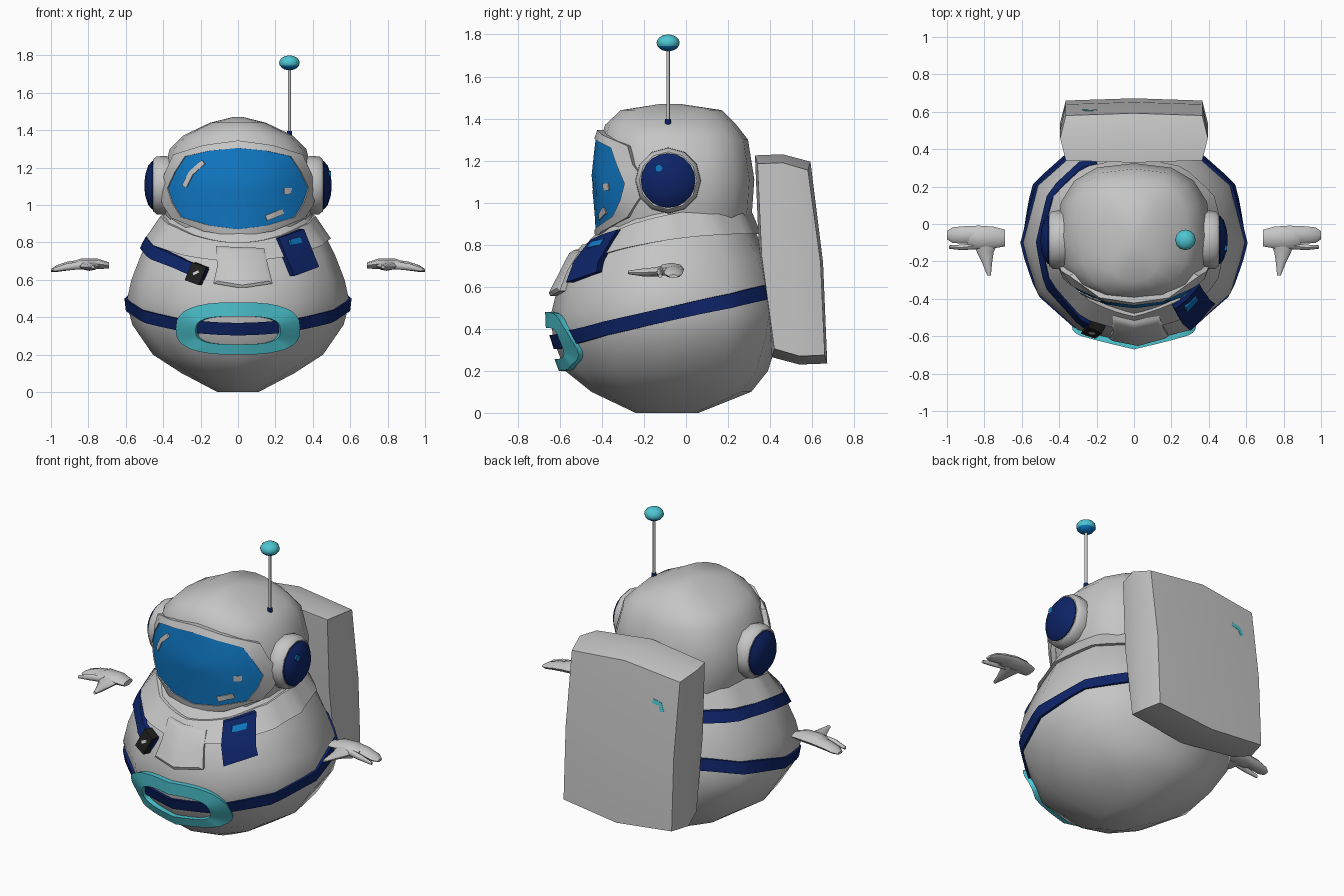
import bpy, bmesh, math
from mathutils import Vector
from mathutils.bvhtree import BVHTree

if "Cube" in bpy.data.objects:
    bpy.data.objects.remove(bpy.data.objects["Cube"])


def material(name, rgb):
    m = bpy.data.materials.new(name)
    m.diffuse_color = (*rgb, 1)
    m.use_nodes = True
    m.node_tree.nodes["Principled BSDF"].inputs["Base Color"].default_value = m.diffuse_color
    return m


GREY = material("suit grey", (0.56, 0.56, 0.56))
NAVY = material("navy", (0.004, 0.017, 0.135))
BLUE = material("visor blue", (0.005, 0.19, 0.56))
CYAN = material("cyan", (0.075, 0.56, 0.64))
BLACK = material("buckle black", (0.012, 0.012, 0.012))
AXIS_Y = -0.1


def finish(name, bm, mat):
    bmesh.ops.recalc_face_normals(bm, faces=bm.faces)
    me = bpy.data.meshes.new(name)
    bm.to_mesh(me)
    bm.free()
    me.materials.append(mat)
    ob = bpy.data.objects.new(name, me)
    bpy.context.collection.objects.link(ob)
    return ob


def skin(name, rows, mat, torus=False):
    """Skin closed rows of points; cap both ends, or join last row to first."""
    bm = bmesh.new()
    vs = [[bm.verts.new(p) for p in r] for r in rows]
    n = len(rows[0])
    pairs = list(zip(vs, vs[1:])) + ([(vs[-1], vs[0])] if torus else [])
    for a, b in pairs:
        for i in range(n):
            j = (i + 1) % n
            bm.faces.new((a[i], a[j], b[j], b[i]))
    if not torus:
        bm.faces.new(vs[0])
        bm.faces.new(vs[-1])
    return finish(name, bm, mat)


def tree(ob):
    return BVHTree.FromPolygons([v.co.copy() for v in ob.data.vertices],
                                [tuple(p.vertices) for p in ob.data.polygons])


def spow(v, e):
    return math.copysign(abs(v) ** e, v)


def section(z, rx, yf, yb, yc, segs, nf, nb):
    """Horizontal rounded ring with separate front and back depths."""
    out = []
    for i in range(segs):
        t = 2 * math.pi * i / segs
        c, s = math.cos(t), math.sin(t)
        e = 2 / (nf if c > 0 else nb)
        ry = (yc - yf) if c > 0 else (yb - yc)
        out.append((rx * spow(s, e), yc - ry * spow(c, e), z))
    return out


def outward(p, off):
    d = Vector((p.x, p.y - AXIS_Y, 0)).normalized()
    return p + d * off


def along_y(bvh, side=-1):
    """Projector: (x, z) cast onto a surface from the front or the back."""
    def f(x, z, off):
        p = bvh.ray_cast(Vector((x, 3 * side, z)), Vector((0, -side, 0)))[0]
        if p is None:
            p = bvh.find_nearest(Vector((x, 0.3 * side, z)))[0]
        return outward(p, off)
    return f


def radial(bvh):
    """Projector: (arc length at radius 0.55, z) cast out from the body axis."""
    def f(u, z, off):
        t = u / 0.55
        d = Vector((math.sin(t), -math.cos(t), 0))
        p = bvh.ray_cast(Vector((0, AXIS_Y, z)) + d * 3, -d)[0]
        if p is None:
            p = bvh.find_nearest(Vector((0, AXIS_Y, z)) + d * 0.4)[0]
        return outward(p, off)
    return f


def band(name, path, half, proj, h, mat, sub=4, sink=0.015):
    """Strip of constant width following a path over a surface."""
    pts = []
    for a, b in zip(path, path[1:]):
        a, b = Vector(a), Vector(b)
        pts += [a.lerp(b, i / sub) for i in range(sub)]
    pts.append(Vector(path[-1]))
    rows = []
    for i, p in enumerate(pts):
        d = (pts[min(i + 1, len(pts) - 1)] - pts[max(i - 1, 0)]).normalized()
        s = Vector((-d.y, d.x)) * half
        l, r = p - s, p + s
        rows.append([proj(*l, -sink), proj(*l, h), proj(*p, h), proj(*r, h), proj(*r, -sink)])
    return skin(name, rows, mat)


def hoop(name, low, high, proj, h_low, h_high, mat, segs=48):
    """Closed strip around the body between two heights given by angle."""
    rows = []
    for i in range(segs):
        t = 2 * math.pi * i / segs
        u, c = t * 0.55, math.cos(t)
        rows.append([proj(u, low(c), -0.02), proj(u, low(c), h_low),
                     proj(u, high(c), h_high), proj(u, high(c), -0.02)])
    return skin(name, rows, mat, torus=True)


def project(loop, proj, off):
    return [proj(x, z, off) for x, z in loop]


# Round suit body
body = skin("body", [section(*r, AXIS_Y, 12, 2, 2.4) for r in (
    (0.0, 0.11, -0.24, 0.06), (0.10, 0.30, -0.45, 0.31), (0.20, 0.455, -0.575, 0.39),
    (0.36, 0.565, -0.635, 0.44), (0.48, 0.597, -0.64, 0.46), (0.60, 0.57, -0.61, 0.44),
    (0.73, 0.52, -0.545, 0.40), (0.84, 0.465, -0.44, 0.34), (1.0, 0.36, -0.30, 0.28))], GREY)
body_front, body_round = along_y(tree(body)), radial(tree(body))

# Helmet dome
helmet = skin("helmet", [section(*r, -0.07, 16, 2.4, 2.6) for r in (
    (0.80, 0.35, -0.40, 0.28), (0.97, 0.40, -0.41, 0.315), (1.11, 0.415, -0.425, 0.325),
    (1.30, 0.365, -0.405, 0.295), (1.37, 0.295, -0.385, 0.24), (1.44, 0.15, -0.31, 0.17),
    (1.47, 0.03, -0.12, -0.03))], GREY)
helmet_front = along_y(tree(helmet))


def mirror_loop(right):
    return right + [(-x, z) for x, z in reversed(right[1:-1])]


# Visor glass and its frame
glass_edge = mirror_loop([(0, 1.305), (0.14, 1.29), (0.26, 1.26), (0.31, 1.18), (0.35, 1.09),
                          (0.325, 1.01), (0.28, 0.935), (0.14, 0.89), (0, 0.87)])
frame_edge = mirror_loop([(0, 1.345), (0.17, 1.32), (0.32, 1.27), (0.36, 1.18), (0.395, 1.08),
                          (0.375, 1.0), (0.33, 0.93), (0.17, 0.86), (0, 0.83)])
rows = [project(glass_edge, helmet_front, -0.02)]
for k in (1, 0.7, 0.4, 0.15):
    loop = [(x * k, 1.09 + (z - 1.09) * k) for x, z in glass_edge]
    rows.append(project(loop, helmet_front, 0.026))
glass = skin("visor_glass", rows, BLUE)
skin("visor_frame", [project(frame_edge, helmet_front, -0.02), project(frame_edge, helmet_front, 0.03),
                     project(glass_edge, helmet_front, 0.032), project(glass_edge, helmet_front, -0.02)],
     GREY, torus=True)

# Shine marks on the glass
on_glass = along_y(tree(glass))
band("shine_arc", [(-0.285, 1.10), (-0.25, 1.17), (-0.185, 1.23)], 0.013, on_glass, 0.004, GREY, 3, 0.003)
band("shine_dot", [(0.245, 1.075), (0.285, 1.075)], 0.017, on_glass, 0.004, GREY, 2, 0.003)
band("shine_dash", [(0.15, 0.93), (0.24, 0.965)], 0.015, on_glass, 0.004, GREY, 3, 0.003)


def disc_x(x, r, y=-0.085, z=1.105, n=12):
    return [(x, y + r * math.cos(2 * math.pi * i / n), z + r * math.sin(2 * math.pi * i / n))
            for i in range(n)]


# Ear pods on both sides
for s, side in ((1, "right"), (-1, "left")):
    skin(f"ear_rim_{side}", [disc_x(s * x, r) for x, r in
         ((0.33, 0.14), (0.385, 0.157), (0.435, 0.155), (0.455, 0.137))], GREY)
    skin(f"ear_dome_{side}", [disc_x(s * x, r, n=20) for x, r in
         ((0.43, 0.13), (0.46, 0.129), (0.48, 0.105), (0.495, 0.06), (0.5, 0.02))], NAVY)
skin("ear_shine", [disc_x(x, 0.018, -0.13, 1.165, 8) for x in (0.482, 0.496)], BLUE)


def disc_z(z, r):
    return [(0.275 + r * math.cos(math.pi * i / 6), -0.085 + r * math.sin(math.pi * i / 6), z)
            for i in range(12)]


# Antenna with a two-tone ball
skin("antenna_base", [disc_z(1.34, 0.014), disc_z(1.397, 0.014)], NAVY)
skin("antenna_rod", [disc_z(1.36, 0.008), disc_z(1.74, 0.008)], GREY)
ball = skin("antenna_ball", [disc_z(1.76 - 0.04 * math.cos(a), 0.055 * math.sin(a))
            for a in [math.pi * (0.04 + 0.92 * i / 8) for i in range(9)]], CYAN)
ball.data.materials.append(BLUE)
for p in ball.data.polygons:
    p.material_index = int(p.center.z < 1.742)

# Slanted collar and waist belt
hoop("collar", lambda c: 0.82 - 0.075 * c - 0.045 * c * c, lambda c: 0.94 - 0.085 * c - 0.055 * c * c,
     body_round, 0.022, 0.016, GREY)
hoop("belt", lambda c: 0.433 - 0.13 * c, lambda c: 0.50 - 0.13 * c, body_round, 0.015, 0.015, NAVY)


def oval(rx, rz, zc, n, segs=32):
    return [(rx * spow(math.cos(2 * math.pi * i / segs), 2 / n),
             zc + rz * spow(math.sin(2 * math.pi * i / segs), 2 / n)) for i in range(segs)]


# Belly ring
outer, inner = oval(0.315, 0.14, 0.34, 2.7), oval(0.215, 0.075, 0.33, 3)
skin("belly_ring", [project(outer, body_front, -0.02), project(outer, body_front, 0.03),
                    project(inner, body_front, 0.03), project(inner, body_front, -0.02)], CYAN, torus=True)

# Chest bib
bib = [(-0.11, 0.78), (0, 0.775), (0.13, 0.77), (0.15, 0.68), (0.175, 0.58),
       (0.02, 0.555), (-0.125, 0.58), (-0.105, 0.67)]
small = [(0.02 + (x - 0.02) * 0.85, 0.67 + (z - 0.67) * 0.85) for x, z in bib]
skin("chest_bib", [project(bib, body_front, -0.02), project(bib, body_front, 0.03),
                   project(small, body_front, 0.04)], GREY)

# Shoulder strap with buckle, and chest tab
strap = [(math.radians(a) * 0.55, z) for a, z in
         ((-155, 0.82), (-118, 0.81), (-90, 0.80), (-68, 0.755), (-40, 0.69), (-20, 0.63))]
band("shoulder_strap", strap, 0.03, body_round, 0.025, NAVY)
band("buckle", [(-0.19, 0.68), (-0.228, 0.585)], 0.037, body_front, 0.045, BLACK)
band("buckle_pin", [(-0.19, 0.645), (-0.218, 0.63)], 0.007, body_front, 0.05, GREY, 2)
band("chest_tab", [(0.255, 0.848), (0.338, 0.645)], 0.065, body_front, 0.045, NAVY)
band("tab_light", [(0.25, 0.80), (0.30, 0.815)], 0.016, body_front, 0.052, BLUE, 2)

# Backpack: tilted box with bulging sides
bm = bmesh.new()
bmesh.ops.create_cube(bm, size=2)
bmesh.ops.subdivide_edges(bm, edges=bm.edges[:], cuts=1, use_grid_fill=True)
for vert in bm.verts:
    u, w, v = vert.co
    vert.co = (u * (0.365 + 0.03 * (1 - w * w)),
               0.5 - 0.04 * v + w * (0.12 + 0.02 * (1 - v * v) + 0.012 * (1 - u * u)),
               0.73 - 0.015 * w + v * (0.44 + 0.04 * (1 - u * u) + 0.02 * (1 - w * w)))
pack = finish("backpack", bm, GREY)
on_pack = along_y(tree(pack), 1)
band("pack_mark", [(-0.20, 1.01), (-0.25, 1.0), (-0.265, 0.96)], 0.013, on_pack, 0.004, CYAN, 2, 0.003)


def oval_at(c, a, b, n=8):
    """Oval ring around a centre, spanned by two half-axis vectors."""
    return [Vector(c) + Vector(a) * math.cos(2 * math.pi * i / n) + Vector(b) * math.sin(2 * math.pi * i / n)
            for i in range(n)]


# Floating gloves: palm, two finger lobes and a thumb
for s, side in ((1, "right"), (-1, "left")):
    for part, secs in (
            ("palm", ((0.69, -0.075, 0.677, 0.045, 0.016), (0.75, -0.072, 0.685, 0.058, 0.028),
                      (0.84, -0.07, 0.684, 0.062, 0.03), (0.89, -0.07, 0.675, 0.05, 0.02))),
            ("fingers", ((0.82, -0.055, 0.685, 0.045, 0.025), (0.91, -0.058, 0.674, 0.046, 0.024),
                         (0.97, -0.06, 0.66, 0.042, 0.018), (1.0, -0.06, 0.65, 0.022, 0.008))),
            ("little_finger", ((0.82, -0.115, 0.68, 0.018, 0.022), (0.92, -0.125, 0.668, 0.015, 0.018),
                               (0.99, -0.123, 0.652, 0.009, 0.009)))):
        skin(f"glove_{part}_{side}", [oval_at((s * x, y, z), (0, hy, 0), (0, 0, hz))
                                      for x, y, z, hy, hz in secs], GREY)
    skin(f"glove_thumb_{side}", [oval_at((s * x, y, z), (hx, 0, 0), (0, 0, hz)) for x, y, z, hx, hz in (
        (0.795, -0.09, 0.68, 0.07, 0.025), (0.795, -0.15, 0.67, 0.045, 0.022),
        (0.785, -0.21, 0.668, 0.026, 0.018), (0.775, -0.275, 0.668, 0.01, 0.008))], GREY)

# Smooth shading with crisp edges
for ob in bpy.context.collection.objects:
    ob.select_set(True)
    bpy.context.view_layer.objects.active = ob
bpy.ops.object.shade_smooth_by_angle(angle=math.radians(45))
